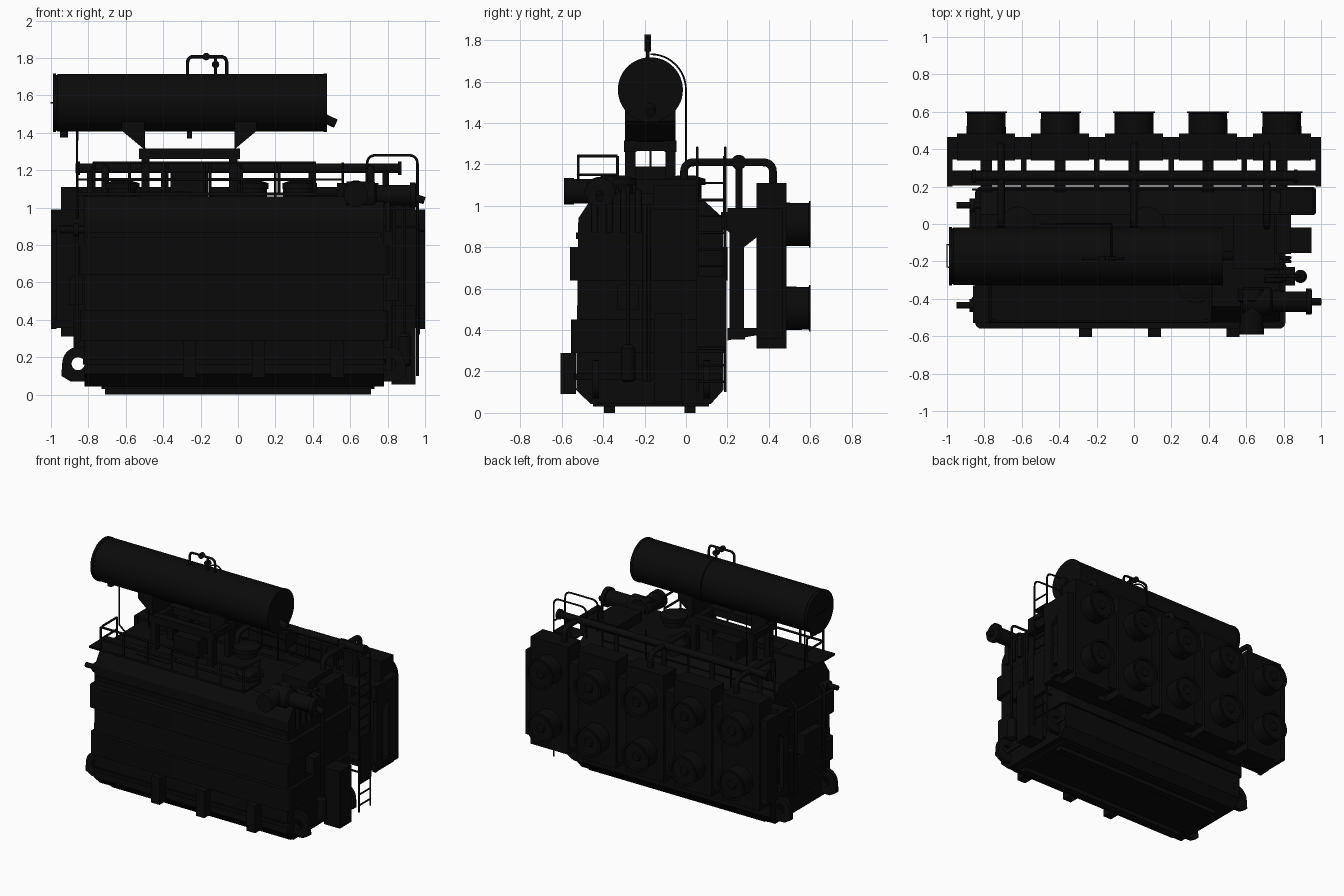
import bpy, bmesh, math
from mathutils import Vector, Matrix

if "Cube" in bpy.data.objects:
    bpy.data.objects.remove(bpy.data.objects["Cube"])

mat = bpy.data.materials.new("dark_paint")
mat.diffuse_color = (0.003, 0.003, 0.003, 1)
mat.use_nodes = True
mat.node_tree.nodes["Principled BSDF"].inputs["Base Color"].default_value = mat.diffuse_color


def finish(name, bm, smooth=False):
    bmesh.ops.recalc_face_normals(bm, faces=bm.faces)
    me = bpy.data.meshes.new(name)
    bm.to_mesh(me)
    bm.free()
    ob = bpy.data.objects.new(name, me)
    bpy.context.collection.objects.link(ob)
    me.materials.append(mat)
    if smooth:
        bpy.context.view_layer.objects.active = ob
        ob.select_set(True)
        bpy.ops.object.shade_smooth_by_angle(angle=math.radians(35))
        ob.select_set(False)
    return ob


def box(name, x0, x1, y0, y1, z0, z1, bevel=0):
    bm = bmesh.new()
    m = Matrix.Translation(((x0 + x1) / 2, (y0 + y1) / 2, (z0 + z1) / 2)) @ Matrix.Diagonal((x1 - x0, y1 - y0, z1 - z0, 1))
    bmesh.ops.create_cube(bm, size=1, matrix=m)
    if bevel:  # rounds the vertical corners
        es = [e for e in bm.edges if abs(e.verts[0].co.z - e.verts[1].co.z) > 1e-4]
        bmesh.ops.bevel(bm, geom=es, offset=bevel, segments=4, profile=0.5, affect='EDGES')
    return finish(name, bm, bevel > 0)


def lathe(name, pos, axis, prof, n=32):
    """Revolve (radius, distance) points about an axis that starts at pos."""
    rot = Vector((0, 0, 1)).rotation_difference(Vector(axis)).to_matrix().to_4x4()
    bm = bmesh.new()
    rings = [[bm.verts.new((r * math.cos(2 * math.pi * i / n), r * math.sin(2 * math.pi * i / n), h)) for i in range(n)] for r, h in prof]
    for a, b in zip(rings, rings[1:]):
        for i in range(n):
            bm.faces.new((a[i], a[(i + 1) % n], b[(i + 1) % n], b[i]))
    bm.faces.new(rings[0])
    bm.faces.new(rings[-1])
    bm.transform(Matrix.Translation(pos) @ rot)
    return finish(name, bm, True)


def cyl(name, pos, axis, r, h, n=24):
    return lathe(name, pos, axis, [(r, 0), (r, h)], n)


def ball(name, pos, r):
    bm = bmesh.new()
    bmesh.ops.create_uvsphere(bm, u_segments=16, v_segments=10, radius=r, matrix=Matrix.Translation(pos))
    return finish(name, bm, True)


def prism_x(name, x0, x1, pts):
    """Extrude a (y, z) outline along x."""
    bm = bmesh.new()
    f = bm.faces.new([bm.verts.new((x0, y, z)) for y, z in pts])
    g = bmesh.ops.extrude_face_region(bm, geom=[f])
    bmesh.ops.translate(bm, vec=(x1 - x0, 0, 0), verts=[v for v in g['geom'] if isinstance(v, bmesh.types.BMVert)])
    if not any(len(q.verts) == len(pts) and abs(q.calc_center_median().x - x0) < 1e-5 for q in bm.faces):
        bm.faces.new([v for v in bm.verts if abs(v.co.x - x0) < 1e-6])
    return finish(name, bm)


def pipe(name, pts, r, fillet=0.0):
    """Round pipe along points, with bent corners."""
    P = [Vector(p) for p in pts]
    path = [P[0]]
    for a, b, c in zip(P, P[1:], P[2:]):
        if fillet:
            s, e = b + (a - b).normalized() * fillet, b + (c - b).normalized() * fillet
            path += [s * (1 - t) ** 2 + b * 2 * t * (1 - t) + e * t * t for t in (0, .2, .4, .6, .8, 1)]
        else:
            path.append(b)
    path.append(P[-1])
    cu = bpy.data.curves.new(name, 'CURVE')
    cu.dimensions = '3D'
    cu.bevel_depth, cu.bevel_resolution, cu.use_fill_caps = r, (1 if r < .012 else 3), True
    s = cu.splines.new('POLY')
    s.points.add(len(path) - 1)
    for q, v in zip(s.points, path):
        q.co = (*v, 1)
    cu.materials.append(mat)
    bpy.context.collection.objects.link(bpy.data.objects.new(name, cu))


# Tank with chamfered bottom and roof, plus stiffening bands
prism_x("tank", -0.82, 0.78, [(-.46, .043), (.12, .043), (.18, .11), (.18, .94), (.05, 1.06), (-.44, 1.06), (-.52, .94), (-.53, .11)])
for z0, z1, d in ((.64, .80, 0), (.29, .45, .005), (.16, .19, .02), (.84, .87, .03)):
    box("tank_band", -.85 + d, .81 - d, -.56 + d, .20 - d, z0, z1, .035)
for x in (-.26, .11, .53):
    box("jacking_lug", x - .035, x + .035, -.605, -.53, .09, .29)
for y in (-.37, .02):
    box("skid", -.71, .71, y - .027, y + .027, 0, .07)
box("base_plate", -.73, .73, -.45, .11, .03, .06)

# Hauling eyes at the lower corners
for sx, xe in ((-1, -.855), (1, .81)):
    for y in (.10, -.435):
        cu = bpy.data.curves.new("hauling_eye", 'CURVE')
        cu.dimensions, cu.fill_mode, cu.extrude = '2D', 'BOTH', .016
        arc = [(xe + sx * .085 * math.sin(a), .165 - .09 * math.cos(a)) for a in [math.pi * i / 12 for i in range(6, 13)]]
        hole = [(xe + .035 * math.cos(a), .165 + .035 * math.sin(a)) for a in [math.pi * i / 10 for i in range(20)]]
        foot = [(xe - sx * .1, .07), (xe + sx * .04, .07), (xe + sx * .09, .1)]
        for loop in (foot + arc + [(xe - sx * .1, .255)], hole):
            s = cu.splines.new('POLY')
            s.points.add(len(loop) - 1)
            s.use_cyclic_u = True
            for p, (u, v) in zip(s.points, loop):
                p.co = (u, v, 0, 1)
        cu.materials.append(mat)
        ob = bpy.data.objects.new("hauling_eye", cu)
        ob.rotation_euler.x = math.pi / 2
        ob.location.y = y
        bpy.context.collection.objects.link(ob)

# Cooler bank: frame, five cabinets, ten fans
box("cooler_frame", -1, 1, .345, .465, .36, .99)
box("cooler_upper_beam", -1, 1, .205, .285, .90, .99)
box("cooler_lower_beam", -1, 1, .205, .285, .355, .40)
for x in (-.985, -.59, -.2, .2, .59, .985):
    box("cooler_column", x - .015, x + .015, .21, .28, .36, .99)
    prism_x("cooler_bracket_top", x - .015, x + .015, [(.2, .88), (.28, .80), (.37, .87), (.37, .99), (.2, .99)])
    prism_x("cooler_bracket_low", x - .015, x + .015, [(.2, .35), (.37, .38), (.37, .41), (.2, .41)])
for i in range(5):
    x = -.79 + i * .395
    box("cooler_cabinet", x - .155, x + .155, .34, .485, .31, 1.11)
    for z in (.505, .91):
        lathe("fan_shroud", (x, .48, z), (0, 1, 0), [(.105, 0), (.103, .112), (.112, .115), (.112, .122), (.095, .122), (.093, .105), (.035, .105), (.03, .115)])
    # oil pipe from roof over to the cooler
    box("cooler_outlet", x - .03, x + .03, .17, .35, .88, .97)
    if i in (0, 2, 4):
        pipe("oil_pipe", [(x * .9, -.01, 1.04), (x * .9, -.01, 1.21), (x * .9, .42, 1.21), (x * .9, .42, 1.09)], .02, .05)
    pipe("oil_drop", [(x, .255, 1.21), (x, .255, .95)], .018)
pipe("oil_header", [(-.87, .255, 1.21), (.87, .255, 1.21)], .026)
for x in (-.865, .855):
    cyl("header_flange", (x, .255, 1.21), (1, 0, 0), .036, .02)

# Conservator drum and its stand
Y = -.172
lathe("conservator", (-.99, Y, 1.56), (1, 0, 0), [(.145, 0), (.15, .022), (.154, .025), (.154, 1.455), (.145, 1.465)], 48)
for x in (-.99, .457):
    cyl("drum_rim", (x, Y, 1.56), (1, 0, 0), .157, .018, 48)
pipe("drum_handle", [(-.97, -.23, 1.56), (-1, -.23, 1.56), (-1, -.11, 1.56), (-.97, -.11, 1.56)], .005)
for s in (-1, 1):  # flared saddles
    bm = bmesh.new()
    c = -.26
    lo = [bm.verts.new((c + s * u, y, z)) for u, z in ((.24, 1.31), (.36, 1.41), (.36, 1.46), (.24, 1.46)) for y in (-.295, -.05)]
    for k in range(4):
        bm.faces.new((lo[2 * k], lo[2 * k + 1], lo[(2 * k + 3) % 8], lo[(2 * k + 2) % 8]))
    bm.faces.new(lo[0::2])
    bm.faces.new(lo[1::2])
    finish("drum_saddle", bm)
    for y in (-.27, -.075):
        box("stand_leg", c + s * .235 - .022, c + s * .235 + .022, y - .025, y + .025, 1.05, 1.28)
box("stand_beam_front", -.53, .01, -.3, -.24, 1.26, 1.315)
box("stand_beam_back", -.53, .01, -.105, -.045, 1.26, 1.315)
for x in (-.53, -.06):
    box("stand_cross_beam", x, x + .07, -.3, -.045, 1.265, 1.31)
pipe("breather_loop", [(-.27, -.185, 1.7), (-.27, -.185, 1.807), (-.06, -.185, 1.807), (-.06, -.185, 1.7)], .009, .035)
pipe("breather_valve_stem", [(-.12, -.185, 1.7), (-.12, -.185, 1.8)], .009)
for x, z in ((-.17, 1.807), (-.12, 1.765)):
    cyl("breather_valve", (x, -.2, z), (0, 1, 0), .02, .03, 16)
arc = [(-.12, Y + .172 * math.sin(a), 1.56 + .172 * math.cos(a)) for a in [math.pi * i / 24 for i in range(13)]]
pipe("gas_line", arc + [(-.12, 0, 1.5), (-.5, 0, 1.5), (-.5, 0, 1.05)], .005)
cyl("drum_drain", (-.93, Y, 1.375), (0, 0, 1), .022, .05)
pipe("drum_drop_pipe", [(-.86, Y, 1.42), (-.86, Y, 1.1), (-.8, Y, 1.05)], .006)
cyl("oil_gauge", (.455, Y, 1.48), (.9, 0, -.42), .024, .075)
cyl("drum_sump", (-.26, Y, 1.37), (0, 0, 1), .013, .05)

# Roof fittings: turrets, relay box, side bushings
for x, y, r in ((.07, 0, .075), (-.62, .0, .075), (.33, -.33, .075)):
    lathe("roof_turret", (x, y, 1.0), (0, 0, 1), [(r, 0), (r, .1), (r + .018, .1), (r + .018, .13), (r * .6, .145)])
box("relay_box", -.36, -.16, -.245, -.085, 1.05, 1.19)
box("roof_box", .53, .75, -.24, .05, 1.05, 1.13)
box("roof_step", -.52, -.25, -.46, -.36, 1.04, 1.085)
lathe("side_bushing", (.58, -.415, 1.065), (1, 0, 0), [(.075, 0), (.075, .15), (.055, .16), (.055, .34), (.07, .34), (.07, .37), (.03, .372)])
cyl("bushing_tip", (.94, -.415, 1.055), (.95, 0, -.3), .02, .06)
lathe("front_bushing", (.63, -.35, 1.07), (0, -1, 0), [(.075, 0), (.075, .06), (.06, .07), (.06, .19), (.065, .19), (.065, .24)])
for y in (-.44, -.37, -.30, -.23):
    pipe("end_conduit", [(.7, y, 1.08), (.8, y, 1.05), (.8, y, .87)], .016, .04)
box("cable_box", .76, .84, -.16, .05, .98, 1.10)
for y in (.10, -.435):
    cyl("end_valve", (-.95, y, .88), (1, 0, 0), .018, .15)
    cyl("end_valve_flange", (-.88, y, .88), (1, 0, 0), .035, .03)

# Walkway and railing
box("walkway", -.86, .42, -.53, -.33, 1.065, 1.08)
for z in (1.24, 1.15):
    pipe("front_rail", [(-.77, -.33, z), (-.77, -.52, z), (.41, -.52, z), (.41, -.33, z)], .008, .03)
for x in (-.77, -.58, -.38, -.18, .02, .22, .41):
    pipe("rail_post", [(x, -.52, 1.07), (x, -.52, 1.24)], .008)
for x in (-.77, .41):
    pipe("rail_post_inner", [(x, -.33, 1.07), (x, -.33, 1.24)], .008)
for z in (1.07, 1.15):
    pipe("back_rail", [(-.86, .185, z), (.56, .185, z)], .006)
for x in (-.86, -.5, -.15, .2, .56):
    pipe("back_rail_post", [(x, .185, .94), (x, .185, 1.24)], .007)

# Ladder on the right end
for y in (.055, .19):
    pipe("ladder_rail", [(.96, y, .1), (.96, y, 1.28), (.69, y, 1.28), (.69, y, 1.05)], .007, .05)
    for z in (.4, .9):
        pipe("ladder_tie", [(.78, y, z), (.96, y, z)], .007)
for k in range(13):
    pipe("ladder_rung", [(.96, .055, .15 + k * .08), (.96, .19, .15 + k * .08)], .006)
box("ladder_cover", .962, .972, .055, .19, .32, .66)
box("ladder_landing", .78, .96, .055, .19, 1.02, 1.03)

# End cabinets, conduits and breather
box("control_cabinet", .82, .95, -.155, -.02, .055, .48)
box("cabinet_bracket", .77, .83, -.14, -.03, .1, .4)
for y in (-.20, -.18):
    pipe("end_pipe", [(.78, y, 1.0), (.835, y, 1.0), (.835, y, .15)], .009, .03)
pipe("breather_pipe", [(.7, -.28, 1.09), (.89, -.28, 1.09), (.89, -.28, .3)], .009, .04)
lathe("silica_breather", (.89, -.28, .15), (0, 0, 1), [(.02, 0), (.035, .01), (.035, .16), (.02, .18)])
box("end_junction_box", .79, .86, -.33, -.23, .5, .62)
box("left_control_box", -.90, -.83, -.32, -.12, .48, .63)
box("left_cable_box", -.88, -.81, -.02, .1, .24, .56)
for y in (-.4, -.07):
    pipe("left_conduit", [(-.83, y, .2), (-.86, y, .24), (-.86, y, .86), (-.81, y, .9)], .01)
